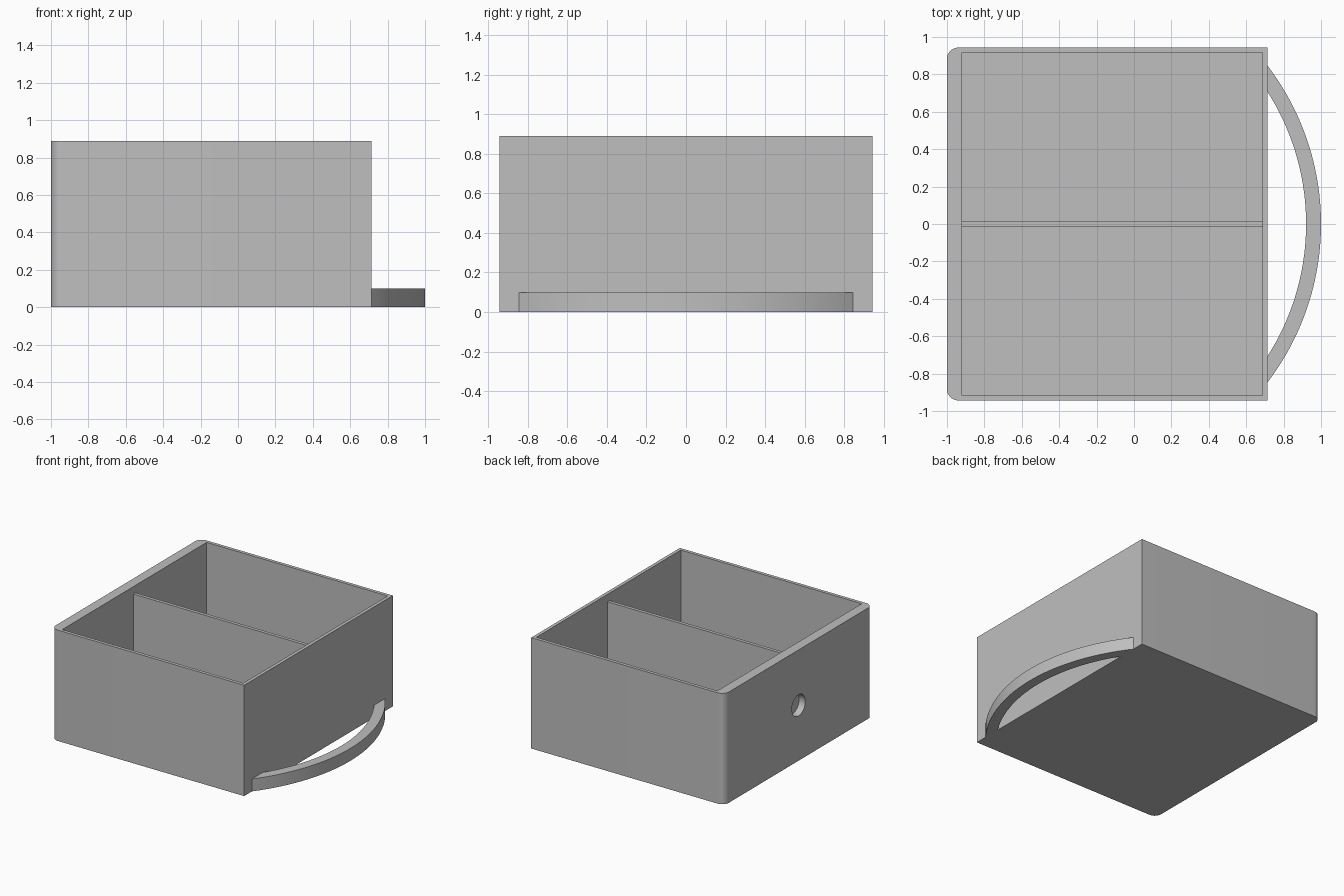
import bpy
import bmesh
from math import asin, cos, sin, pi, radians

cube = bpy.data.objects.get("Cube")
if cube:
    bpy.data.objects.remove(cube, do_unlink=True)

# Main dimensions
BACK, FRONT, HALF_W, HEIGHT = -1.0, 0.715, 0.943, 0.89
THIN, THICK, CORNER = 0.027, 0.08, 0.06

grey = bpy.data.materials.new("plain grey")
grey.use_nodes = True
grey.diffuse_color = (0.52, 0.52, 0.52, 1)
grey.node_tree.nodes["Principled BSDF"].inputs["Base Color"].default_value = grey.diffuse_color


def arc(cx, cy, r, start, end, steps):
    angles = [start + (end - start) * i / steps for i in range(steps + 1)]
    return [(cx + r * cos(a), cy + r * sin(a)) for a in angles]


def prism(name, outline, z0, z1):
    """Extrude a flat outline upward."""
    bm = bmesh.new()
    base = bm.faces.new([bm.verts.new((x, y, z0)) for x, y in outline])
    top = bmesh.ops.extrude_face_region(bm, geom=[base])["geom"]
    verts = [v for v in top if isinstance(v, bmesh.types.BMVert)]
    bmesh.ops.translate(bm, vec=(0, 0, z1 - z0), verts=verts)
    bmesh.ops.recalc_face_normals(bm, faces=bm.faces)
    mesh = bpy.data.meshes.new(name)
    bm.to_mesh(mesh)
    bm.free()
    obj = bpy.data.objects.new(name, mesh)
    mesh.materials.append(grey)
    bpy.context.collection.objects.link(obj)
    return obj


def rectangle(x0, x1, y0, y1):
    return [(x0, y0), (x1, y0), (x1, y1), (x0, y1)]


def activate(obj):
    bpy.ops.object.select_all(action="DESELECT")
    obj.select_set(True)
    bpy.context.view_layer.objects.active = obj


def cut(obj, cutter):
    """Subtract the cutter and discard it."""
    cutter.hide_render = True
    mod = obj.modifiers.new("cut", "BOOLEAN")
    mod.operation, mod.solver, mod.object = "DIFFERENCE", "EXACT", cutter
    activate(obj)
    bpy.ops.object.modifier_apply(modifier=mod.name)
    bpy.data.objects.remove(cutter, do_unlink=True)


# Drawer body, with the two corners of its thick wall rounded
cx, cy = BACK + CORNER, HALF_W - CORNER
outline = [(FRONT, -HALF_W), (FRONT, HALF_W)]
outline += arc(cx, cy, CORNER, pi / 2, pi, 12)
outline += arc(cx, -cy, CORNER, pi, 1.5 * pi, 12)
body = prism("drawer_body", outline, 0, HEIGHT)

# Open compartment
inner_back, inner_front, inner_w = BACK + THICK, FRONT - THIN, HALF_W - THIN
cut(body, prism("cavity_cutter", rectangle(inner_back, inner_front, -inner_w, inner_w),
                THIN, HEIGHT + 0.2))

# Round blind recess in the thick wall
recess = prism("recess_cutter", arc(0, 0, 0.085, 0, 2 * pi * 47 / 48, 47), -0.055, 0.055)
recess.rotation_euler.y = pi / 2
recess.location = (BACK, 0, HEIGHT / 2)
cut(body, recess)

# Divider, a little lower than the rim
prism("divider", rectangle(inner_back, inner_front, -THIN / 2, THIN / 2), THIN, HEIGHT - 0.06)

# Curved pull handle made of two concentric arcs
R_OUT = 1.395
R_IN = R_OUT - 0.08
centre = 1 - R_OUT
end_out = asin(0.845 / R_OUT)
end_in = asin(0.705 / R_IN)
handle = prism("pull_handle",
               arc(centre, 0, R_OUT, -end_out, end_out, 48)
               + arc(centre, 0, R_IN, end_in, -end_in, 48), 0, 0.1)

for obj in (body, handle):
    activate(obj)
    bpy.ops.object.shade_smooth_by_angle(angle=radians(30))
